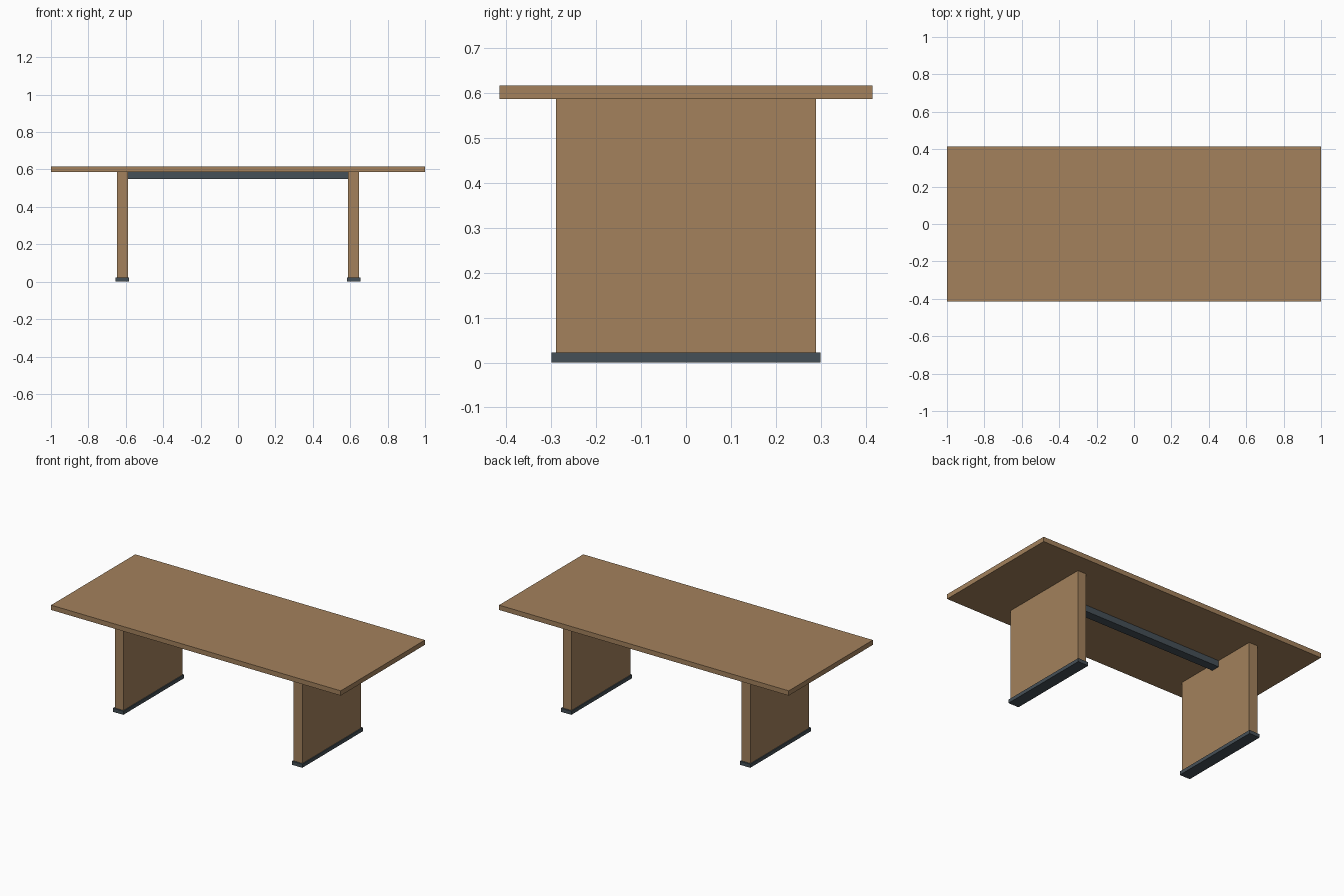
import bpy
from mathutils import Vector

cube = bpy.data.objects.get("Cube")
if cube:
    bpy.data.objects.remove(cube, do_unlink=True)


def material(name, rgb):
    mat = bpy.data.materials.new(name)
    mat.use_nodes = True
    mat.diffuse_color = (*rgb, 1)
    mat.node_tree.nodes["Principled BSDF"].inputs["Base Color"].default_value = (*rgb, 1)
    return mat


def box(name, low, high, mat):
    """Box between two opposite corners."""
    low, high = Vector(low), Vector(high)
    bpy.ops.mesh.primitive_cube_add(size=1, location=(low + high) / 2)
    obj = bpy.context.object
    obj.name = name
    obj.scale = high - low
    bpy.ops.object.transform_apply(location=False, rotation=False, scale=True)
    obj.data.materials.append(mat)
    return obj


wood = material("warm wood", (0.366, 0.22, 0.107))
metal = material("dark grey metal", (0.06, 0.08, 0.095))

FOOT_TOP, LEG_TOP, TABLE_TOP = 0.022, 0.587, 0.617
LEG_X, LEG_HALF, FOOT_HALF = 0.618, 0.03, 0.036

# Table top
box("table_top", (-1, -0.415, LEG_TOP), (1, 0.415, TABLE_TOP), wood)

# Panel legs, each on a slightly wider metal foot
for side, x in (("left", LEG_X), ("right", -LEG_X)):
    box(side + "_panel_leg", (x - LEG_HALF, -0.29, FOOT_TOP), (x + LEG_HALF, 0.29, LEG_TOP), wood)
    box(side + "_foot", (x - FOOT_HALF, -0.3, 0), (x + FOOT_HALF, 0.3, FOOT_TOP), metal)

# Metal beam under the top, joining the legs
inner = LEG_X - LEG_HALF
box("support_beam", (-inner, -0.027, 0.548), (inner, 0.027, LEG_TOP), metal)
